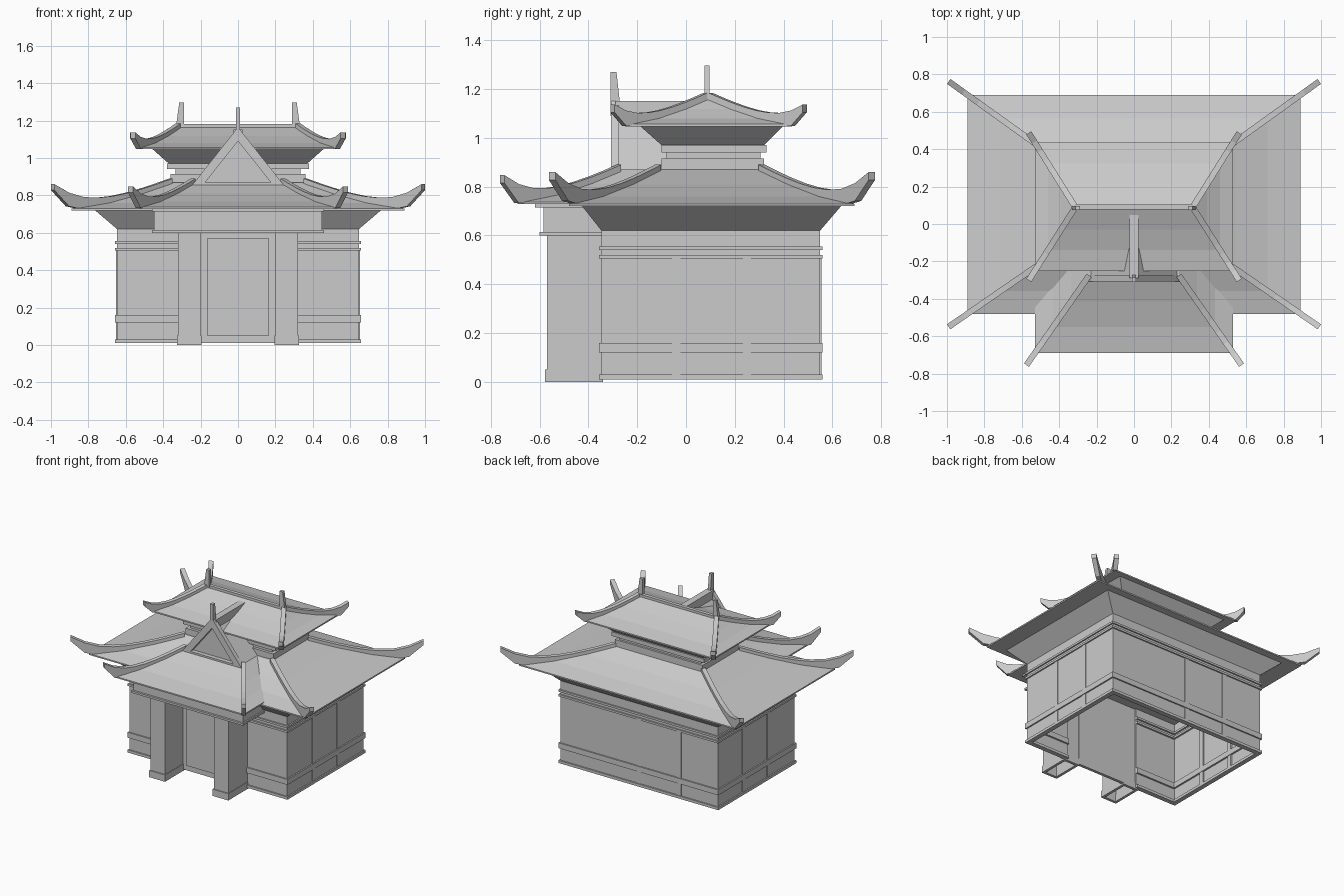
import bpy
import bmesh
from mathutils import Vector

default_cube = bpy.data.objects.get("Cube")
if default_cube:
    bpy.data.objects.remove(default_cube)

# The single flat colour
grey = bpy.data.materials.new("plain grey")
grey.use_nodes = True
grey.diffuse_color = (.6, .6, .6, 1)
shader = grey.node_tree.nodes["Principled BSDF"]
shader.inputs["Base Color"].default_value = grey.diffuse_color


def skin(name, rings, closed=False):
    """Join matching rings of points with quads, capping the ends unless closed."""
    bm = bmesh.new()
    loops = [[bm.verts.new(point) for point in ring] for ring in rings]
    pairs = list(zip(loops, loops[1:]))
    if closed:
        pairs.append((loops[-1], loops[0]))
    else:
        bm.faces.new(loops[0])
        bm.faces.new(loops[-1])
    for lower, upper in pairs:
        for i in range(len(lower)):
            bm.faces.new((lower[i - 1], lower[i], upper[i], upper[i - 1]))
    bmesh.ops.recalc_face_normals(bm, faces=bm.faces)
    mesh = bpy.data.meshes.new(name)
    bm.to_mesh(mesh)
    bm.free()
    mesh.materials.append(grey)
    part = bpy.data.objects.new(name, mesh)
    bpy.context.collection.objects.link(part)


def rectangle(left, right, front, back, z):
    return [(left, front, z), (right, front, z), (right, back, z), (left, back, z)]


def box(name, left, right, front, back, low, high):
    skin(name, [rectangle(left, right, front, back, z) for z in (low, high)])


def centred_box(name, half_width, front, back, low, high):
    box(name, -half_width, half_width, front, back, low, high)


def tube(name, left, right, front, back, low, high, wall):
    """Hollow rectangular wall, open above and below."""
    outer = [rectangle(left, right, front, back, z) for z in (low, high)]
    inner = [rectangle(left + wall, right - wall, front + wall, back - wall, z)
             for z in (high, low)]
    skin(name, outer + inner, closed=True)


def surround(name, half, front, back, low, high, wall, opening=.3):
    """Wall or rail around the body, left open behind the porch."""
    outer = [(opening, front), (half, front), (half, back)]
    inner = [(half - wall, back - wall), (half - wall, front + wall), (opening, front + wall)]
    right = inner + outer
    outline = right + [(-x, y) for x, y in reversed(right)]
    skin(name, [[(x, y, z) for x, y in outline] for z in (low, high)])


def sweep(name, start, end, low, high, power, skirt=0):
    """Curved stack of rectangles, each given as half width, front and back."""
    rings = []
    steps = 3
    if skirt:
        rings.append(rectangle(-start[0], *start, low - skirt))
    for step in range(steps + 1):
        t = step / steps
        width, front, back = Vector(start).lerp(Vector(end), t)
        z = low + (high - low) * t ** power
        rings.append(rectangle(-width, width, front, back, z))
    skin(name, rings)


def hip_ridge(name, inner, outer, low, high, lift, power, reach):
    """Upright blade following a roof corner and curling up beyond the eave."""
    start, corner = Vector(inner), Vector(outer)
    side = (corner - start).normalized().orthogonal() * .016
    rings = []
    steps = 8
    for step in range(steps + 1):
        s = step / steps
        roof_z = low + (high - low) * max(0, 1 - s * reach) ** power
        top = roof_z + .02 + (lift + .01) * s ** 4
        bottom = roof_z - .012 + (lift + .01) * max(0, s * reach - 1) / (reach - 1)
        centre = start.lerp(corner, s * reach)
        left, right = centre + side, centre - side
        rings.append([(*left, bottom), (*right, bottom), (*right, top), (*left, top)])
    skin(name, rings)


def roof(name, eave, crown, low, high, lift, reach, back_hips=True):
    """Concave hipped roof with its upturned corner ridges."""
    power = 1.4
    sweep(name, eave, crown, low, high, power, skirt=.01)
    for mirror in (-1, 1):
        for end in (1, 2) if back_hips else (1,):
            hip_ridge(name + "_hip_ridge", (mirror * crown[0], crown[end]),
                      (mirror * eave[0], eave[end]), low, high, lift, power, reach)


# Hollow main walls and the rails around them
surround("main_walls", .647, -.347, .55, .015, .63, .012)
rails = {"base_rail": (.01, .02), "middle_rail": (.12, .04),
         "upper_rail": (.505, .015), "top_rail": (.54, .015)}
for rail, (bottom, height) in rails.items():
    surround(rail, .657, -.357, .56, bottom, bottom + height, .035)

# Upright wall strips
strip = .017
for y in (-.04, .25):
    for left, right in ((-.652, -.625), (.625, .652)):
        box("side_wall_strip", left, right, y - strip, y + strip, .02, .51)
for x in (-.33, 0):
    box("back_wall_strip", x - strip, x + strip, .53, .555, .02, .51)

# Lower storey roof
sweep("lower_cornice", (.647, -.347, .55), (.77, -.43, .64), .62, .725, 1)
roof("lower_roof", (.89, -.48, .69), (.36, -.115, .31), .73, .87, .1, 1.19)

# Neck between the roofs
centred_box("neck_base", .36, -.1, .32, .85, .915)
centred_box("neck", .335, -.08, .305, .91, .95)
centred_box("neck_top", .38, -.1, .33, .94, .97)

# Upper roof, ridge and finials
sweep("upper_cornice", (.37, -.1, .32), (.46, -.19, .4), .97, 1.05, 1)
roof("upper_roof", (.53, -.25, .435), (.32, .08, .1), 1.057, 1.165, .05, 1.155)
centred_box("upper_ridge", .33, .077, .103, 1.15, 1.182)
for mirror in (-1, 1):
    rings = []
    for taper in (0, .3, 1):
        x = mirror * (.312 - .01 * taper)
        half = .022 - .01 * taper
        rings.append(rectangle(x - half, x + half, .075, .097, 1.15 + .147 * taper))
    skin("upper_finial", rings)

# Porch pillars, feet and door
for mirror in (-1, 1):
    left, right = sorted((mirror * .2, mirror * .32))
    tube("porch_pillar", left, right, -.57, -.345, .01, .605, .012)
    tube("porch_pillar_foot", left - .005, right + .005, -.578, -.34, 0, .05, .02)
centred_box("door_wall", .2, -.362, -.34, .01, .6)
centred_box("door_panel", .165, -.372, -.36, .05, .57)

# Porch lintel between two slabs
centred_box("lintel_lower_slab", .46, -.6, -.345, .6, .615)
centred_box("lintel", .45, -.585, -.345, .61, .718)
centred_box("lintel_upper_slab", .46, -.62, -.345, .715, .735)

# Porch roof skirt
roof("porch_roof", (.53, -.69, 0), (.24, -.275, 0), .738, .87, .08, 1.155, back_hips=False)


def triangle(half_width, low, high, y):
    return [(-half_width, y, low), (half_width, y, low), (0, y, high)]


# Porch gable with barge boards, ridge and finial
gable_front, board_front = -.275, -.307
skin("gable", [triangle(.24, .86, 1.11, y) for y in (gable_front, .07)])
outer_edge = [triangle(.245, .855, 1.165, y) for y in (gable_front, board_front)]
inner_edge = [triangle(.175, .87, 1.09, y) for y in (board_front, gable_front)]
skin("gable_barge_boards", outer_edge + inner_edge, closed=True)
centred_box("gable_ridge", .025, -.29, .075, 1.09, 1.152)
rings = []
for taper in (0, .4, 1):
    rings.append(rectangle(-.011, .011, -.31, -.265 - .02 * taper, 1.09 + .18 * taper))
skin("gable_finial", rings)
